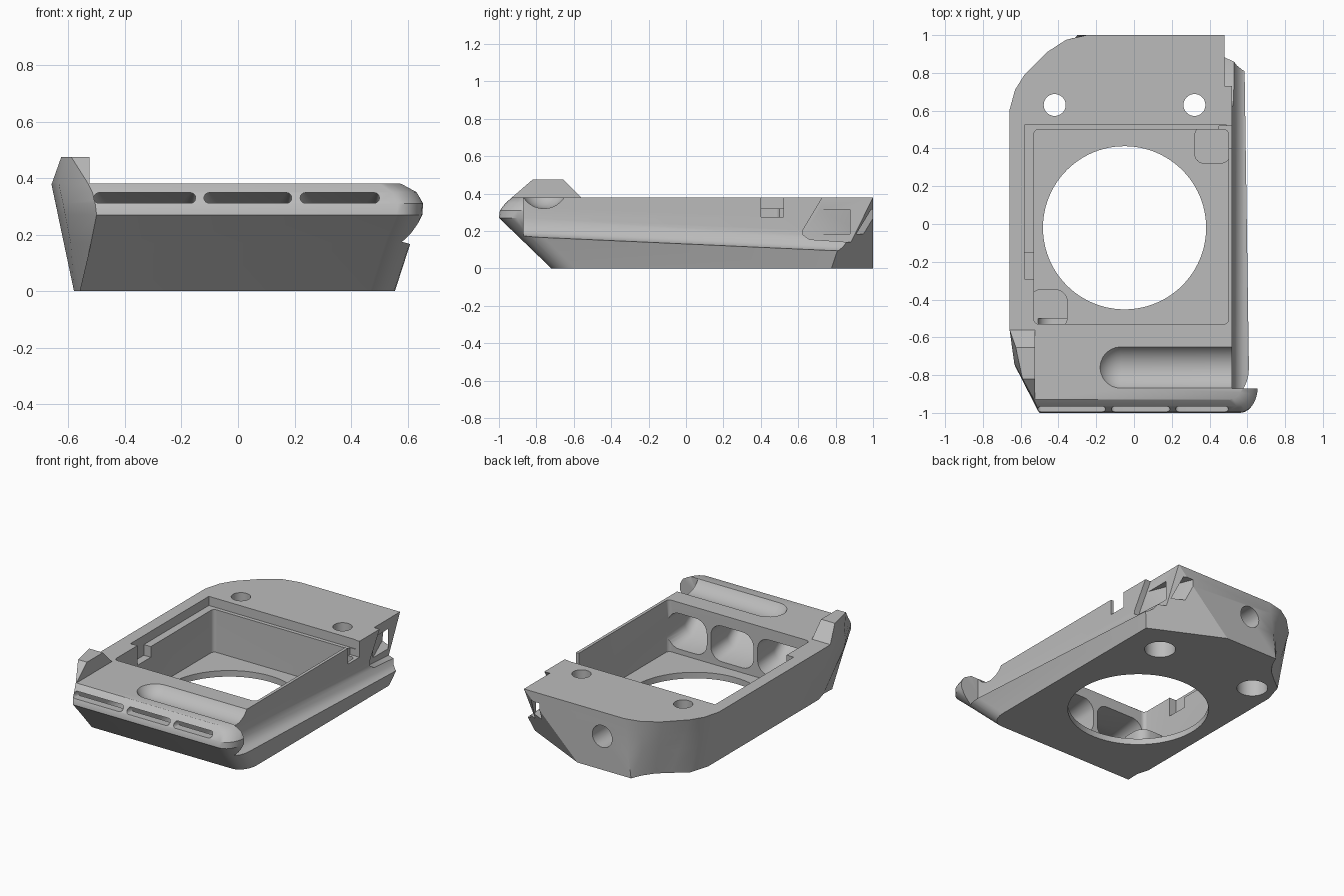
import bpy, bmesh, math
from mathutils import Vector, Matrix

if "Cube" in bpy.data.objects:
    bpy.data.objects.remove(bpy.data.objects["Cube"])

grey = bpy.data.materials.new("grey plastic")
grey.use_nodes = True
colour = (0.5, 0.5, 0.5, 1)
grey.diffuse_color = colour
grey.node_tree.nodes["Principled BSDF"].inputs["Base Color"].default_value = colour


def finish(name, bm):
    bmesh.ops.recalc_face_normals(bm, faces=bm.faces)
    mesh = bpy.data.meshes.new(name)
    bm.to_mesh(mesh)
    bm.free()
    mesh.materials.append(grey)
    ob = bpy.data.objects.new(name, mesh)
    bpy.context.collection.objects.link(ob)
    return ob


def loft_bm(sections):
    """Skin matching closed sections and cap both ends."""
    bm = bmesh.new()
    rings = [[bm.verts.new(p) for p in s] for s in sections]
    n = len(rings[0])
    for a, b in zip(rings, rings[1:]):
        for i in range(n):
            j = (i + 1) % n
            bm.faces.new((a[i], a[j], b[j], b[i]))
    bm.faces.new(rings[0])
    bm.faces.new(rings[-1])
    return bm


def loft(name, sections):
    return finish(name, loft_bm(sections))


def box(name, x0, x1, y0, y1, z0, z1):
    return loft(name, [[(x0, y0, z), (x1, y0, z), (x1, y1, z), (x0, y1, z)] for z in (z0, z1)])


def side_prism(name, x0, x1, profile):
    return loft(name, [[(x, y, z) for y, z in profile] for x in (x0, x1)])


def rounded(u0, u1, v0, v1, r, steps=6):
    """Rounded rectangle outline in two coordinates."""
    r = min(r, (v1 - v0) * 0.499, (u1 - u0) * 0.499)
    pts = []
    for k, (u, v) in enumerate([(u1 - r, v1 - r), (u0 + r, v1 - r), (u0 + r, v0 + r), (u1 - r, v0 + r)]):
        for i in range(steps + 1):
            a = math.pi / 2 * (k + i / steps)
            pts.append((u + r * math.cos(a), v + r * math.sin(a)))
    return pts


def cylinder(name, centre, r, depth, axis="Z", n=48):
    bm = bmesh.new()
    bmesh.ops.create_cone(bm, cap_ends=True, segments=n, radius1=r, radius2=r, depth=depth)
    if axis != "Z":
        bmesh.ops.rotate(bm, verts=bm.verts, matrix=Matrix.Rotation(math.pi / 2, 3, axis))
    bmesh.ops.translate(bm, verts=bm.verts, vec=centre)
    return finish(name, bm)


def combine(target, tool, operation="DIFFERENCE"):
    mod = target.modifiers.new(tool.name, "BOOLEAN")
    mod.operation, mod.solver, mod.object = operation, "EXACT", tool
    bpy.context.view_layer.objects.active = target
    bpy.ops.object.modifier_apply(modifier=mod.name)
    bpy.data.objects.remove(tool)


# Body: stacked outlines; each level has z, right x, front y, left x, front-left x
levels = [(0, .555, -.72, -.58, -.56), (.17, .61, -.896, -.616, -.52), (.27, .652, -1, -.637, -.5),
          (.31, .655, -.995, -.645, -.505), (.35, .635, -.965, -.654, -.515),
          (.38, .59, -.93, -.66, -.53), (.475, .59, -.82, -.645, -.59)]
corner_top = [(-.25, 1), (-.36, .975), (-.46, .91), (-.58, .79), (-.63, .71), (-.66, .6)]
corner_low = [(-.3, 1), (-.33, .93), (-.38, .86), (-.45, .8), (-.54, .73), (-.58, .6)]
rings = []
for z, right, front, left, fl in levels:
    t = min(z / .38, 1)
    pts = [(right, 1)]
    pts += [(a * (1 - t) + c * t, b * (1 - t) + d * t) for (a, b), (c, d) in zip(corner_low, corner_top)]
    pts += [(left, -.55), (left * .96, -.55 + (front + .55) * .5), (fl, front)]
    for i in range(7):
        a = math.pi / 2 * i / 6
        pts.append((right - .09 + .09 * math.sin(a), front + .13 - .13 * math.cos(a)))
    rings.append([(x, y, z) for x, y in pts])
bm = loft_bm(rings)
# Slanted cut across the rear corner
bmesh.ops.recalc_face_normals(bm, faces=bm.faces)
bmesh.ops.bisect_plane(bm, geom=bm.verts[:] + bm.edges[:] + bm.faces[:], plane_co=(.48, 1, .38),
                       plane_no=Vector((.0836, .1748, -.0858)).normalized(), clear_outer=True)
bmesh.ops.holes_fill(bm, edges=bm.edges[:], sides=0)
body = finish("housing_body", bm)

# Flat top, leaving the raised tab at one front corner
combine(body, box("top_trim", -.525, 1, -1.2, 1.2, .38, .6))
combine(body, side_prism("tab_trim", -1, -.5, [(-.56, .38), (1.2, .38), (1.2, .6), (-.78, .6)]))

# Lengthwise groove in the right flank with a lip below
groove = []
for y, z in ((-.87, .17), (1.1, .077)):
    profile = [(.52, .6), (.52, z + .1), (.526, z + .06), (.545, z + .025), (.575, z + .005),
               (.61, z), (.8, z), (.8, .6)]
    groove.append([(x, y, h) for x, h in profile])
combine(body, loft("flank_groove", groove))
combine(body, side_prism("rear_pocket", .48, .8, [(.75, .42), (.73, .38), (.625, .205), (.625, .18), (.66, .155),
                                                  (1.1, .125), (1.1, .42)]))

# Strap slot through the rear corner
bm = bmesh.new()
bmesh.ops.create_cube(bm, size=1)
bmesh.ops.scale(bm, verts=bm.verts, vec=(.06, .34, .13))
bmesh.ops.rotate(bm, verts=bm.verts, matrix=Matrix.Rotation(math.radians(22), 3, "Z"))
bmesh.ops.translate(bm, verts=bm.verts, vec=(.45, .87, .25))
combine(body, finish("strap_slot", bm))

# Finger scoop running out through the right side
scoop = []
for i in range(9):
    a = math.pi / 2 * i / 8
    scoop.append((-.07 - .13 * math.cos(a), max(.13 * math.sin(a), .004)))
scoop.append((.57, .13))
scoop.append((.62, .14))
scoop.append((.75, .14))
sections = [[(x, -.76 + r * math.cos(k * math.pi / 16), .45 + r * math.sin(k * math.pi / 16))
             for k in range(32)] for x, r in scoop]
combine(body, loft("finger_scoop", sections))

# Main well, its rim steps, the side notch and the round floor opening
well = rounded(-.53, .5, -.53, .5, .025)
combine(body, loft("well", [[(x, y, z) for x, y in well] for z in (.04, .6)]))
combine(body, box("rim_step_rear", -.58, .49, .45, .525, .32, .6))
combine(body, box("rim_step_side", -.58, -.5, -.29, .52, .32, .6))
combine(body, box("rim_step_deep", -.58, -.5, -.29, -.15, .25, .6))
combine(body, box("side_notch", .45, .7, .4, .52, .275, .6))
combine(body, cylinder("floor_opening", (-.05, -.02, 0), .432, .3, n=96))

# Low corner posts in the well
for name, x0, x1, y0, y1 in (("post_front", -.56, -.35, -.56, -.345), ("post_rear", .32, .51, .32, .52)):
    outline = rounded(x0, x1, y0, y1, .07 if x0 < 0 else .05)
    if x0 < 0:
        outline = [(x, y) if x > -.45 and y > -.45 else (min(x, -.35), y) for x, y in outline]
    post = loft(name, [[(x, y, z) for x, y in outline] for z in (.02, .13)])
    combine(body, post, "UNION")

# Three flared air ducts from the front slots into the well
for x0, x1 in ((-.51, -.15), (-.12, .19), (.22, .5)):
    duct = []
    for y, z0, z1, r in ((-1.1, .313, .35, .02), (-.94, .31, .348, .02), (-.85, .2, .31, .05),
                         (-.7, .09, .295, .07), (-.5, .07, .31, .08)):
        duct.append([(x, y, z) for x, z in rounded(x0, x1, z0, z1, r)])
    combine(body, loft("air_duct", duct))

# Screw holes: two vertical with wide lower bores, one in the rear face
for x in (-.42, .32):
    combine(body, cylinder("screw_hole", (x, .63, .2), .058, 1))
    combine(body, cylinder("lower_bore", (x, .63, 0), .095, .4))
combine(body, cylinder("rear_hole", (-.09, 1, .22), .072, .4, "X"))

bpy.ops.object.select_all(action="DESELECT")
body.select_set(True)
bpy.context.view_layer.objects.active = body
bpy.ops.object.shade_smooth_by_angle(angle=math.radians(32))
